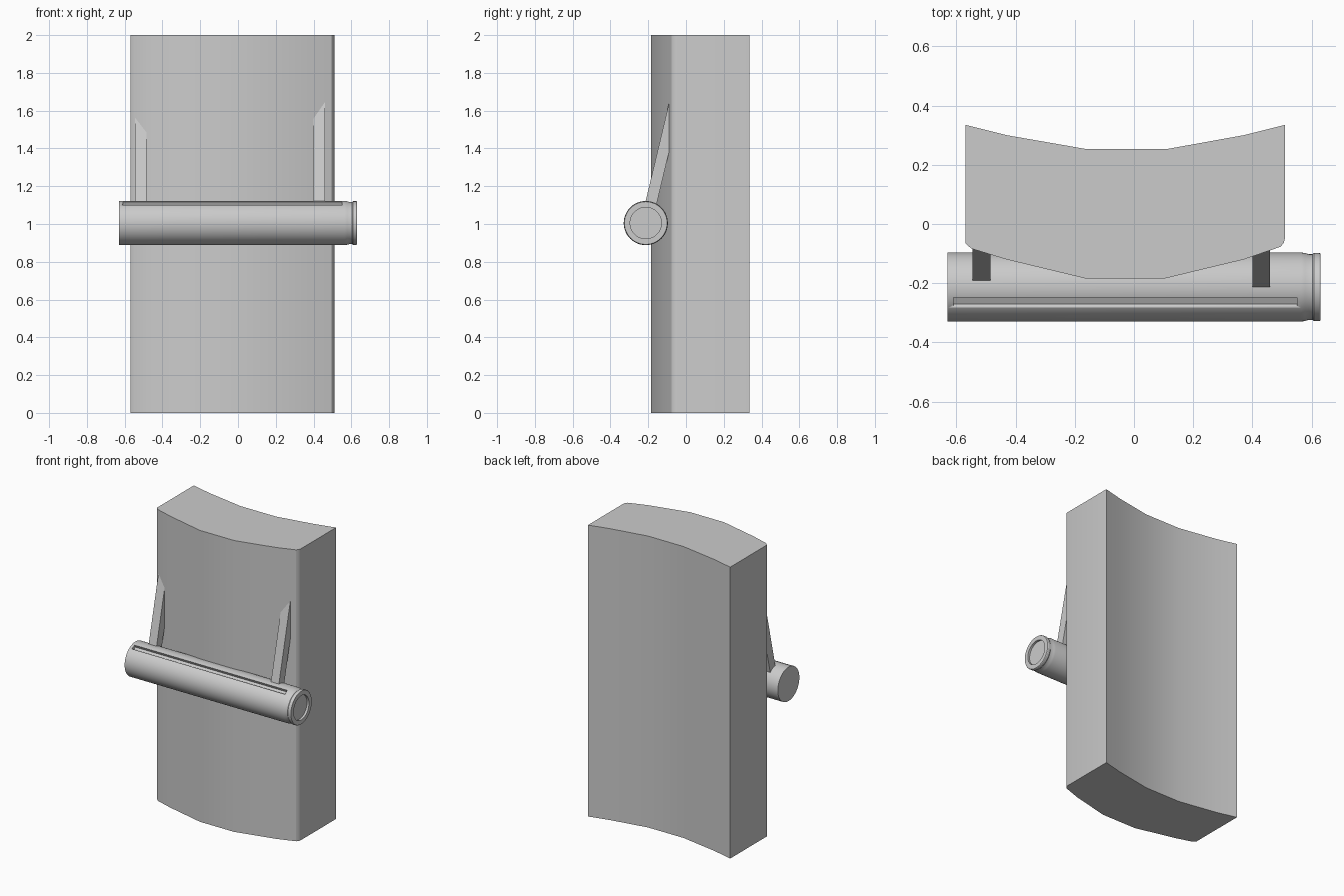
import bpy, bmesh, math
from mathutils import Matrix

if "Cube" in bpy.data.objects:
    bpy.data.objects.remove(bpy.data.objects["Cube"])


def finish(name, bm, angle=30):
    bmesh.ops.recalc_face_normals(bm, faces=bm.faces)
    me = bpy.data.meshes.new(name)
    bm.to_mesh(me)
    bm.free()
    me.shade_smooth()
    me.set_sharp_from_angle(angle=math.radians(angle))
    ob = bpy.data.objects.new(name, me)
    bpy.context.collection.objects.link(ob)
    return ob


def extrude(name, pts, vec, angle=30):
    bm = bmesh.new()
    face = bm.faces.new([bm.verts.new(p) for p in pts])
    ext = bmesh.ops.extrude_face_region(bm, geom=[face])
    verts = [g for g in ext["geom"] if isinstance(g, bmesh.types.BMVert)]
    bmesh.ops.translate(bm, verts=verts, vec=vec)
    return finish(name, bm, angle)


# Curved wall panel, outline seen from above
outline = [(-.57, .335), (-.43, .30), (-.16, .253), (.11, .253), (.37, .30), (.51, .335),
           (.51, -.048), (.506, -.064), (.495, -.077), (.37, -.12), (.10, -.185),
           (-.16, -.185), (-.43, -.12), (-.55, -.083), (-.57, -.065)]
extrude("wall_panel", [(x, y, 0) for x, y in outline], (0, 0, 2))

# Tube with a narrowed neck and a recessed end, revolved about x
CY, CZ = -.213, 1.005
profile = [(-.63, 0), (-.63, .117), (.565, .117), (.578, .1145), (.592, .111), (.603, .111),
           (.609, .1155), (.626, .1155), (.63, .113), (.63, .083), (.615, .083), (.615, 0)]
bm = bmesh.new()
vs = [bm.verts.new((x, 0, r)) for x, r in profile]
es = [bm.edges.new(p) for p in zip(vs, vs[1:])]
bmesh.ops.spin(bm, geom=vs + es, cent=(0, 0, 0), axis=(1, 0, 0),
               angle=2 * math.pi, steps=48, use_duplicate=False)
bmesh.ops.remove_doubles(bm, verts=bm.verts, dist=1e-4)
bmesh.ops.translate(bm, verts=bm.verts, vec=(0, CY, CZ))
tube = finish("tube", bm)

# Long slot along the upper front of the tube
bm = bmesh.new()
bmesh.ops.create_cube(bm, size=1, matrix=Matrix.Translation((-.03, CY, CZ))
                      @ Matrix.Rotation(math.radians(26), 4, 'X')
                      @ Matrix.Translation((0, 0, .122))
                      @ Matrix.Diagonal((1.16, .033, .05, 1)))
cutter = finish("slot_cutter", bm)
cutter.hide_render = True
cutter.hide_set(True)
cut = tube.modifiers.new("slot", 'BOOLEAN')
cut.object = cutter
cut.operation = 'DIFFERENCE'
cut.solver = 'EXACT'

# Slanted struts from the tube up into the wall
for side, x0, y0 in (("left", -.545, -.19), ("right", .40, -.214)):
    def at(z, off=0):
        return (x0, y0 + .238 * (z - 1.12) + off, z)
    extrude(side + "_strut", [at(1.05), at(1.66), at(1.66, .062), at(1.05, .062)], (.06, 0, 0))
